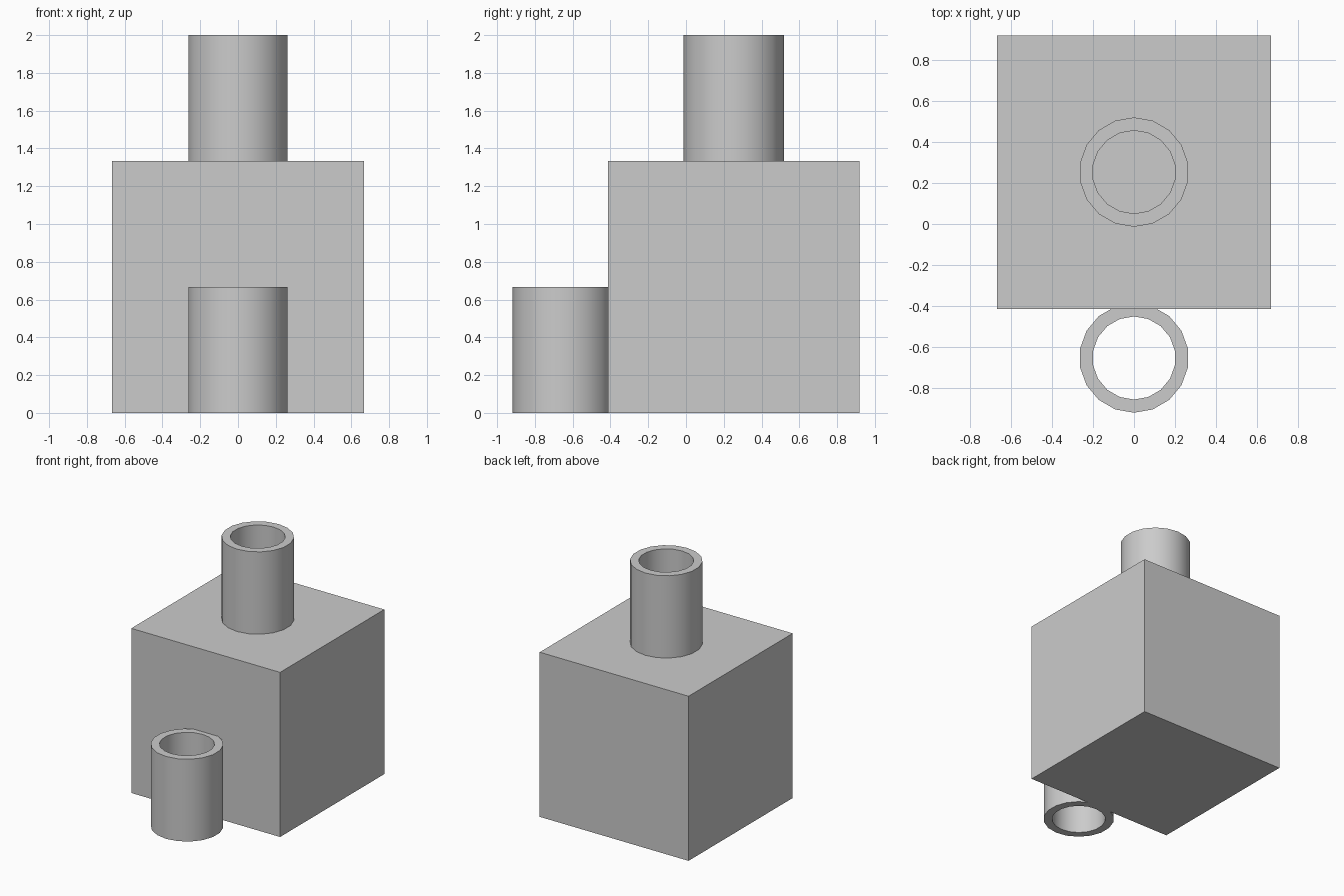
import bpy, bmesh, math

cube = bpy.data.objects.get("Cube")
if cube:
    bpy.data.objects.remove(cube, do_unlink=True)

# One plain grey for every part
GREY = (0.6, 0.6, 0.6, 1.0)
grey = bpy.data.materials.new("plain_grey")
grey.use_nodes = True
grey.diffuse_color = GREY
grey.node_tree.nodes["Principled BSDF"].inputs["Base Color"].default_value = GREY

SIDE = 4 / 3           # edge of the block
BLOCK_Y = 0.253        # block centre in depth
SIDES = 18             # facets around each tube
OUTER, INNER, HEIGHT = 0.2667, 0.2025, 2 / 3


def add_object(name, bm, location):
    bmesh.ops.recalc_face_normals(bm, faces=bm.faces)
    mesh = bpy.data.meshes.new(name)
    bm.to_mesh(mesh)
    bm.free()
    mesh.materials.append(grey)
    obj = bpy.data.objects.new(name, mesh)
    obj.location = location
    bpy.context.collection.objects.link(obj)
    return obj


def add_tube(name, location):
    """Open tube: a rectangular wall section swept around z."""
    bm = bmesh.new()
    section = [(OUTER, 0), (OUTER, HEIGHT), (INNER, HEIGHT), (INNER, 0)]
    rings = []
    for radius, z in section:
        ring = []
        for i in range(SIDES):
            a = math.tau * i / SIDES
            ring.append(bm.verts.new((radius * math.sin(a), radius * math.cos(a), z)))
        rings.append(ring)
    for k, ring in enumerate(rings):
        above = rings[(k + 1) % len(rings)]
        for i in range(SIDES):
            j = (i + 1) % SIDES
            bm.faces.new((ring[i], ring[j], above[j], above[i]))
    obj = add_object(name, bm, location)
    bpy.ops.object.select_all(action="DESELECT")
    obj.select_set(True)
    bpy.context.view_layer.objects.active = obj
    bpy.ops.object.shade_smooth_by_angle(angle=math.radians(30))


# Main block
bm = bmesh.new()
bmesh.ops.create_cube(bm, size=SIDE)
add_object("main_block", bm, (0, BLOCK_Y, SIDE / 2))

# Tube standing on the block, and tube on the ground at the front
add_tube("top_tube", (0, BLOCK_Y, SIDE))
add_tube("front_tube", (0, -0.653, 0))
